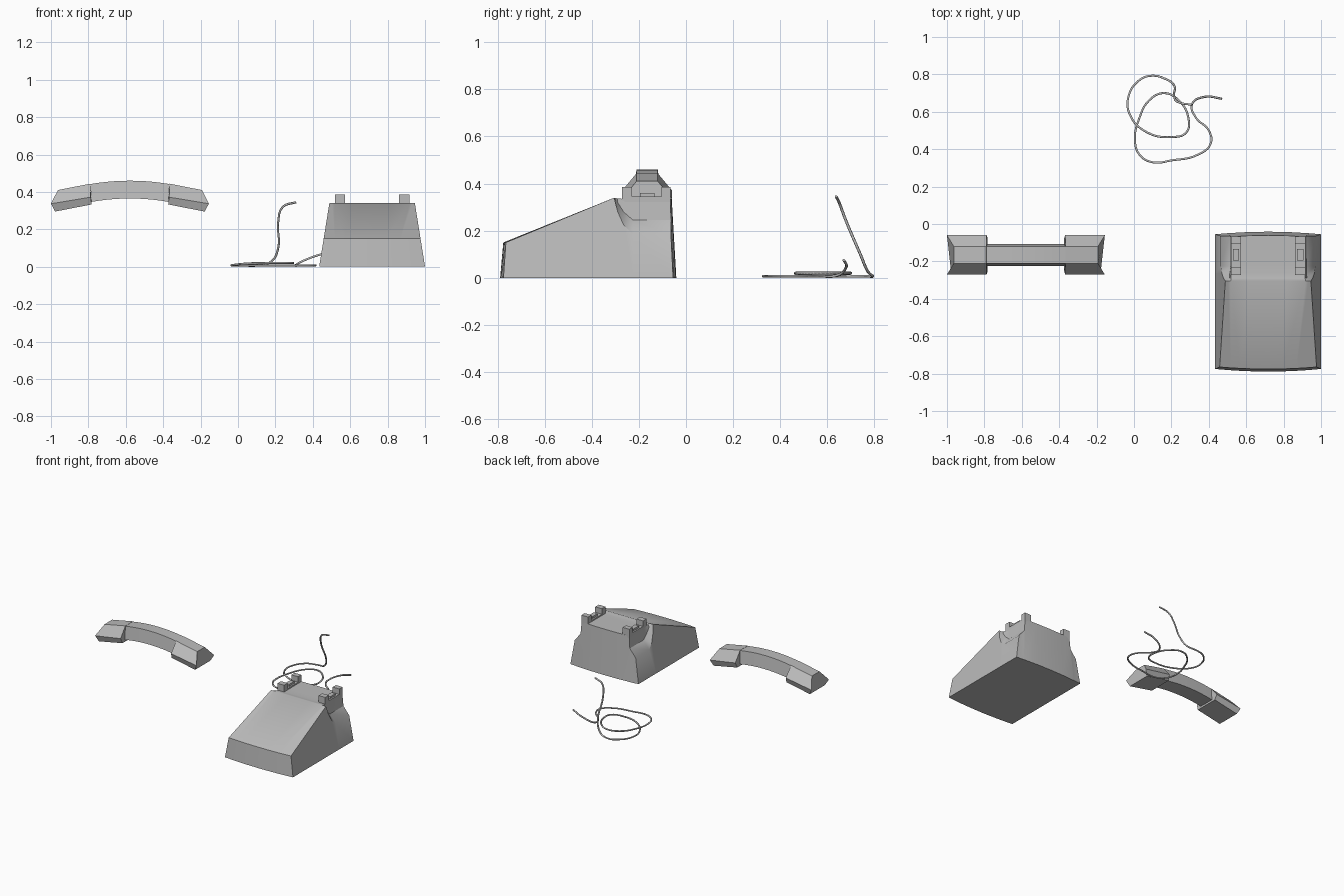
import bpy
import bmesh

cube = bpy.data.objects.get("Cube")
if cube:
    bpy.data.objects.remove(cube, do_unlink=True)

grey = bpy.data.materials.new("plain grey")
grey.use_nodes = True
COLOUR = (0.5, 0.5, 0.5, 1)
grey.diffuse_color = COLOUR
grey.node_tree.nodes["Principled BSDF"].inputs["Base Color"].default_value = COLOUR


def finish(name, bm, angle=0.6):
    """Turn a bmesh into a named, shaded object."""
    bmesh.ops.recalc_face_normals(bm, faces=bm.faces)
    mesh = bpy.data.meshes.new(name)
    bm.to_mesh(mesh)
    bm.free()
    obj = bpy.data.objects.new(name, mesh)
    bpy.context.collection.objects.link(obj)
    mesh.materials.append(grey)
    bpy.ops.object.select_all(action="DESELECT")
    obj.select_set(True)
    bpy.context.view_layer.objects.active = obj
    bpy.ops.object.shade_smooth_by_angle(angle=angle)
    return obj


def bridge(bm, rings):
    """Join neighbouring closed rings with quads."""
    for a, b in zip(rings, rings[1:]):
        for i in range(len(a)):
            j = (i + 1) % len(a)
            bm.faces.new((a[i], a[j], b[j], b[i]))


def loft(name, sections):
    bm = bmesh.new()
    rings = [[bm.verts.new(p) for p in s] for s in sections]
    bridge(bm, rings)
    bm.faces.new(rings[0])
    bm.faces.new(rings[-1])
    return finish(name, bm)


def box(name, xs, ys, zs):
    corners = [[(x, y, z) for x, y in ((xs[0], ys[0]), (xs[1], ys[0]),
                                      (xs[1], ys[1]), (xs[0], ys[1]))] for z in zs]
    return loft(name, corners)


# Telephone base: sections along y, scooped under the rear deck
BASE_X, FOOT = 0.717, 0.283


def wall_x(z):
    return FOOT - 0.16 * z


def base_section(bm, y, bow, lean, wall_z, floor, deck):
    """One ring of matching top and bottom columns."""
    edge = wall_x(wall_z)
    half = [(edge, wall_z), floor, deck, (deck[0] / 2, deck[1])]
    top = [(-x, z) for x, z in half] + [(0, deck[1])] + half[::-1]
    upper, lower = [], []
    for x, z in top:
        curve = bow * (1 - (x / edge) ** 2)
        upper.append(bm.verts.new((BASE_X + x, y + curve * 0.8 + lean * z, z)))
        lower.append(bm.verts.new((BASE_X + x * FOOT / edge, y + curve, 0)))
    return upper, lower


bm = bmesh.new()
inner, rear_deck = (0.205, 0.245), (0.198, 0.335)
sections = [
    base_section(bm, -0.775, -0.014, 0.07, 0.15, (0.2, 0.15), (0.15, 0.15)),
    base_section(bm, -0.305, 0, 0, 0.34, (0.215, 0.34), (0.2, 0.34)),
    base_section(bm, -0.29, 0, 0, 0.28, (0.208, 0.32), (0.198, 0.337)),
    base_section(bm, -0.265, 0, 0, 0.225, (0.205, 0.28), rear_deck),
    base_section(bm, -0.225, 0, 0, 0.185, inner, rear_deck),
    base_section(bm, -0.055, 0.014, -0.05, 0.185, inner, rear_deck),
]
bridge(bm, [u + l[::-1] for u, l in sections])
for upper, lower in (sections[0], sections[-1]):
    for i in range(len(upper) - 1):
        bm.faces.new((upper[i], upper[i + 1], lower[i + 1], lower[i]))
finish("telephone_base", bm)

# Cradle forks: a low saddle between two posts, with a hook button
for side, sign in (("left", 1), ("right", -1)):
    xs = [BASE_X + sign * d for d in (0.144, 0.199)]
    button = [BASE_X + sign * d for d in (0.155, 0.188)]
    box(side + "_cradle_saddle", xs, (-0.27, -0.07), (0.31, 0.345))
    box(side + "_cradle_front_post", xs, (-0.272, -0.23), (0.31, 0.386))
    box(side + "_cradle_rear_post", xs, (-0.105, -0.066), (0.31, 0.386))
    box(side + "_hook_button", button, (-0.195, -0.133), (0.34, 0.36))

# Handset: arched grip with a tapered cup at each end
HAND_X, HAND_Y = -0.578, -0.165


def hand_ring(levels):
    """Ring from (x, half width, z) levels, mirrored across the centre."""
    return [(HAND_X + x, HAND_Y + w, z) for x, w, z in levels] + [
        (HAND_X + x, HAND_Y - w, z) for x, w, z in reversed(levels)]


STEPS = 10
grip = []
for i in range(STEPS + 1):
    t = 2 * i / STEPS - 1
    drop = 0.018 * t * t
    grip.append(hand_ring([(t * 0.212, 0.045, 0.46 - drop),
                           (t * 0.205, 0.059, 0.365 - drop)]))
loft("handset_grip", grip)

for side, s in (("left", 1), ("right", -1)):
    loft(side + "_handset_cup", [
        hand_ring([(s * 0.212, 0.045, 0.444), (s * 0.21, 0.105, 0.372),
                   (s * 0.205, 0.09, 0.333)]),
        hand_ring([(s * 0.385, 0.045, 0.41), (s * 0.422, 0.105, 0.337),
                   (s * 0.4, 0.09, 0.295)]),
    ])

# Loose looped cord with two raised ends, in hundredths of a unit
path = [
    (47, 67, 7.5), (38, 68, 4.5), (31, 64, 1), (33, 57, 0.7), (40, 50, 0.7),
    (41, 43, 0.7), (34, 37, 0.7), (20, 34, 0.7), (10, 33, 0.7), (3, 37, 0.7),
    (0.5, 45, 0.7), (3, 57, 0.9), (8, 66, 1.5), (16, 70, 2), (24, 66, 2),
    (29, 57, 2), (28, 49, 2), (20, 46.5, 2), (7, 49, 1.8), (-2, 58, 1),
    (-3, 68, 0.7), (3, 77, 0.7), (10, 79.3, 0.7), (18, 77, 3), (21.5, 74, 10),
    (21.5, 68, 24), (24, 65, 32), (31, 63.7, 34.5),
]
curve = bpy.data.curves.new("cord", "CURVE")
curve.dimensions = "3D"
curve.bevel_depth = 0.006
curve.bevel_resolution = 1
curve.resolution_u = 6
curve.use_fill_caps = True
spline = curve.splines.new("BEZIER")
spline.bezier_points.add(len(path) - 1)
for point, place in zip(spline.bezier_points, path):
    point.co = [c / 100 for c in place]
    point.handle_left_type = point.handle_right_type = "AUTO"
curve.materials.append(grey)
cord = bpy.data.objects.new("cord", curve)
bpy.context.collection.objects.link(cord)
